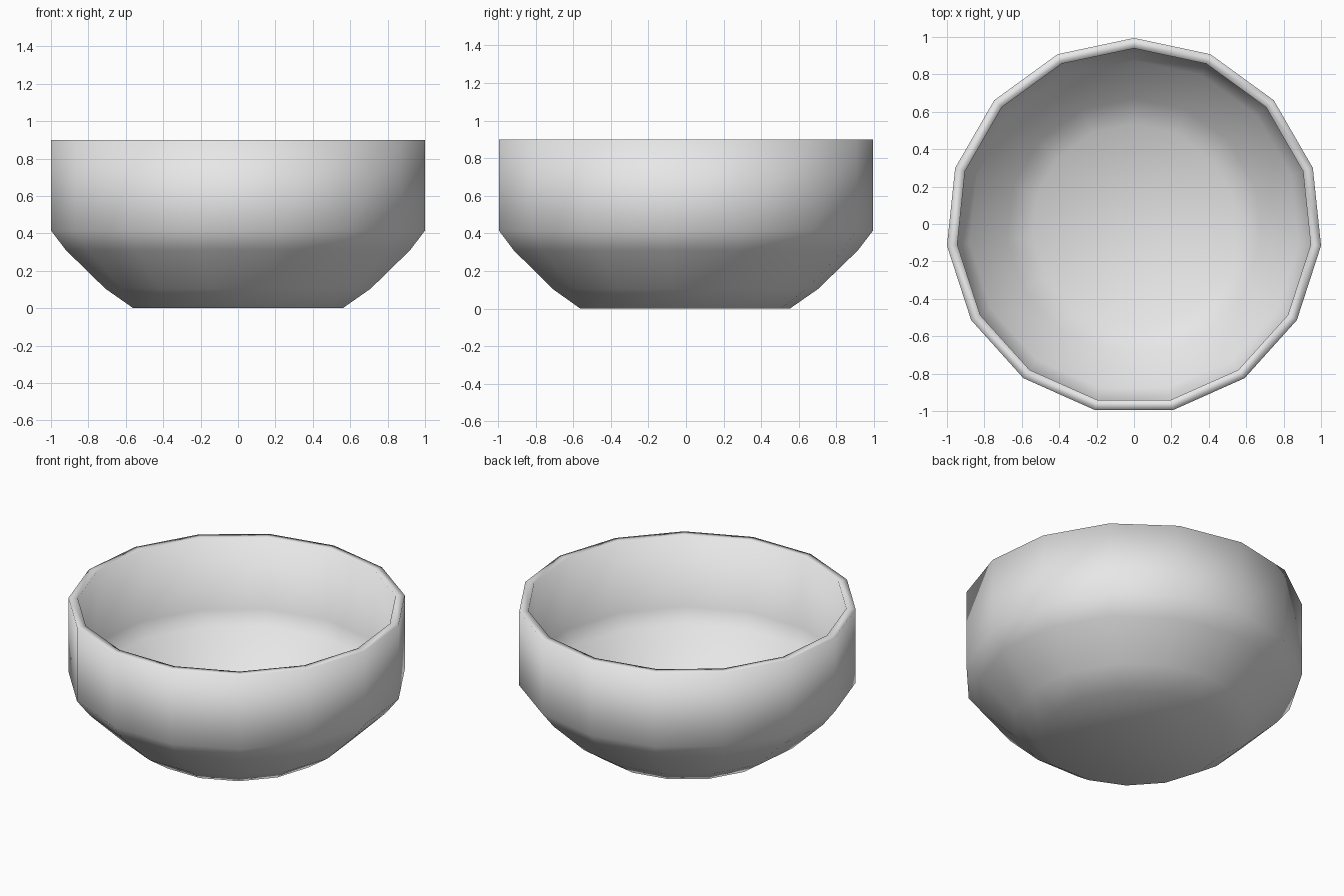
import bpy, bmesh, math

if "Cube" in bpy.data.objects:
    bpy.data.objects.remove(bpy.data.objects["Cube"])

SIDES = 15
CENTRE_Y = -0.011  # odd side count: shift so the bounds are centred

# Outer wall from base to rim, then inner wall from rim down to floor: (radius, z)
PROFILE = [
    (0.563, 0.0), (0.714, 0.105), (0.925, 0.31), (1.0055, 0.415), (1.0055, 0.9),
    (0.95, 0.9), (0.95, 0.432), (0.884, 0.347), (0.682, 0.15), (0.546, 0.055),
]


def ring(bm, radius, z):
    verts = []
    for i in range(SIDES):
        a = math.pi / 2 + math.tau * i / SIDES
        verts.append(bm.verts.new((radius * math.cos(a), radius * math.sin(a) + CENTRE_Y, z)))
    return verts


# Bowl shell
bm = bmesh.new()
rings = [ring(bm, r, z) for r, z in PROFILE]
for low, high in zip(rings, rings[1:]):
    for i in range(SIDES):
        j = (i + 1) % SIDES
        bm.faces.new((low[i], low[j], high[j], high[i]))

# Underside and inner floor
bm.faces.new(list(reversed(rings[0])))
bm.faces.new(rings[-1])
bmesh.ops.recalc_face_normals(bm, faces=bm.faces[:])
for face in bm.faces:
    face.smooth = True

mesh = bpy.data.meshes.new("bowl")
bm.to_mesh(mesh)
bm.free()

grey = bpy.data.materials.new("light grey")
grey.diffuse_color = (0.8, 0.8, 0.8, 1.0)
grey.use_nodes = True
grey.node_tree.nodes["Principled BSDF"].inputs["Base Color"].default_value = grey.diffuse_color
mesh.materials.append(grey)

bowl = bpy.data.objects.new("bowl", mesh)
bpy.context.collection.objects.link(bowl)
